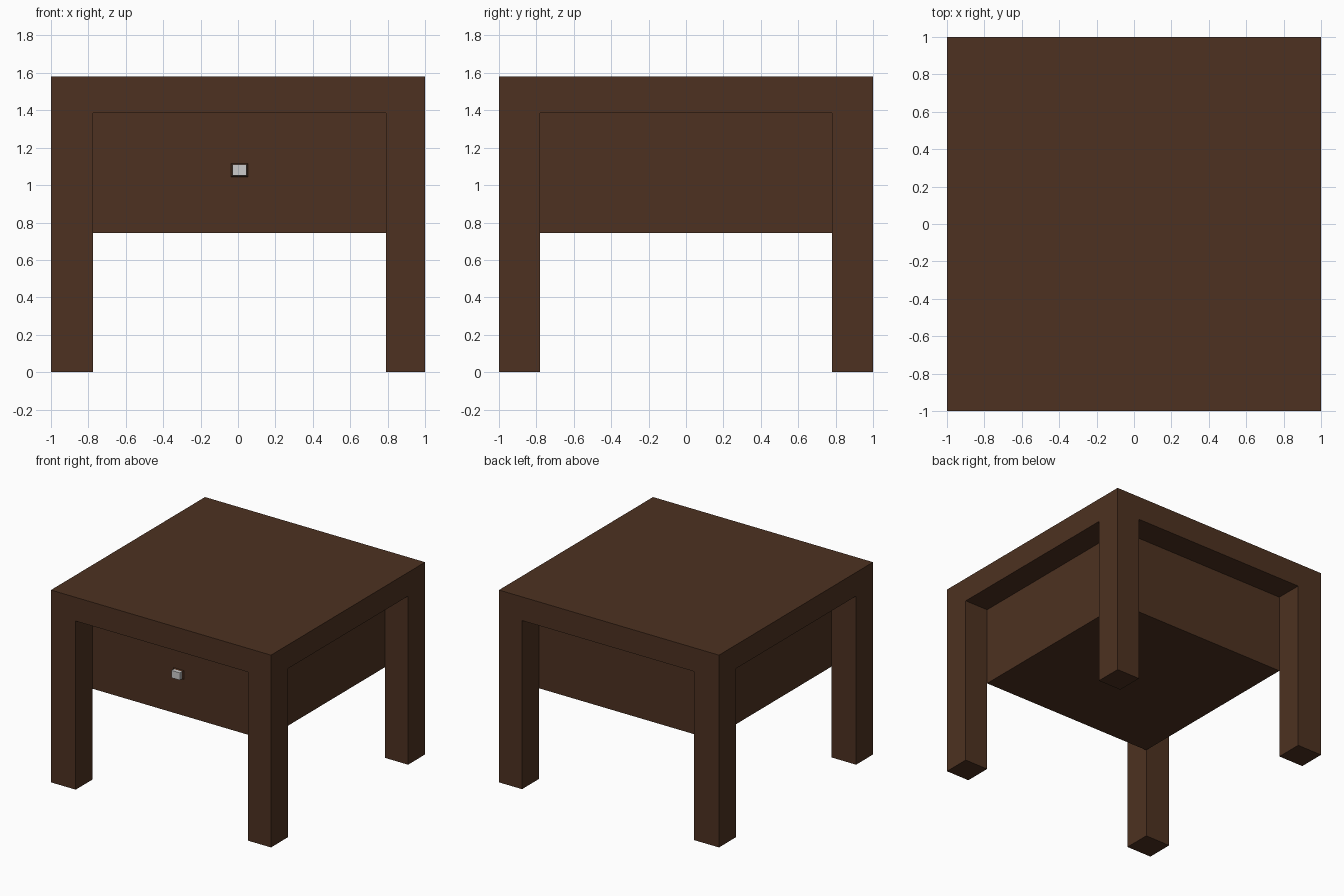
import bpy, bmesh
from mathutils import Vector

if "Cube" in bpy.data.objects:
    bpy.data.objects.remove(bpy.data.objects["Cube"])

brown = bpy.data.materials.new("dark_wood")
brown.diffuse_color = (0.075, 0.031, 0.015, 1)
brown.use_nodes = True
brown.node_tree.nodes["Principled BSDF"].inputs["Base Color"].default_value = brown.diffuse_color

X0, X1, Y = -0.775, 0.79, 0.78           # inner faces of the legs
TOP, UNDER, CASE = 1.58, 1.385, 0.745    # heights of top, its underside, case bottom


def finish(name, bm, mat=None):
    bmesh.ops.recalc_face_normals(bm, faces=bm.faces[:])
    me = bpy.data.meshes.new(name)
    bm.to_mesh(me)
    bm.free()
    if mat:
        me.materials.append(mat)
    ob = bpy.data.objects.new(name, me)
    bpy.context.collection.objects.link(ob)
    return ob


def box(x0, x1, y0, y1, z0, z1):
    bm = bmesh.new()
    bmesh.ops.create_cube(bm, size=1)
    for v in bm.verts:
        v.co = ((x0, x1)[v.co.x > 0], (y0, y1)[v.co.y > 0], (z0, z1)[v.co.z > 0])
    return bm


def extrude(bm, faces, offset):
    r = bmesh.ops.extrude_face_region(bm, geom=faces)["geom"]
    verts = [g for g in r if isinstance(g, bmesh.types.BMVert)]
    bmesh.ops.translate(bm, verts=verts, vec=Vector(offset))


# table top and four legs in one piece: a 3 x 3 underside with the corners pulled down
bm = bmesh.new()
grid = [[bm.verts.new((x, y, UNDER)) for x in (-1, X0, X1, 1)] for y in (-1, -Y, Y, 1)]
cells = {(i, j): bm.faces.new((grid[j][i], grid[j][i + 1], grid[j + 1][i + 1], grid[j + 1][i]))
         for i in range(3) for j in range(3)}
rim = [e for e in bm.edges if e.is_boundary]
r = bmesh.ops.extrude_edge_only(bm, edges=rim)["geom"]
bmesh.ops.translate(bm, verts=[g for g in r if isinstance(g, bmesh.types.BMVert)],
                    vec=(0, 0, TOP - UNDER))
bmesh.ops.contextual_create(bm, geom=[g for g in r if isinstance(g, bmesh.types.BMEdge)])
for key in ((0, 0), (2, 0), (0, 2), (2, 2)):
    extrude(bm, [cells[key]], (0, 0, -UNDER))
finish("top_and_legs", bm, brown)

# drawer case between the legs, with the drawer front set slightly back
bm = box(X0, X1, -Y, Y, CASE, UNDER)
bm.normal_update()
front = min(bm.faces, key=lambda f: f.calc_center_median().y)
bmesh.ops.inset_individual(bm, faces=[front], thickness=0.05)
mid = front.calc_center_median()
for v in front.verts:
    v.co.x = -0.63 if v.co.x < mid.x else 0.65
    v.co.z = 0.80 if v.co.z < mid.z else 1.33
extrude(bm, [front], (0, 0.025, 0))
finish("drawer_case", bm, brown)

# tapered wooden knob base on the drawer front
FACE = -Y + 0.025
bm = box(-0.06, 0.075, FACE - 0.035, FACE, 1.03, 1.13)
for v in bm.verts:
    if v.co.y < FACE - 0.01:
        v.co.x = -0.03 if v.co.x < 0 else 0.045
        v.co.z = 1.05 if v.co.z < 1.08 else 1.11
finish("knob_base", bm, brown)

# grey knob tip
finish("knob_tip", box(-0.03, 0.045, FACE - 0.065, FACE - 0.035, 1.05, 1.11))
